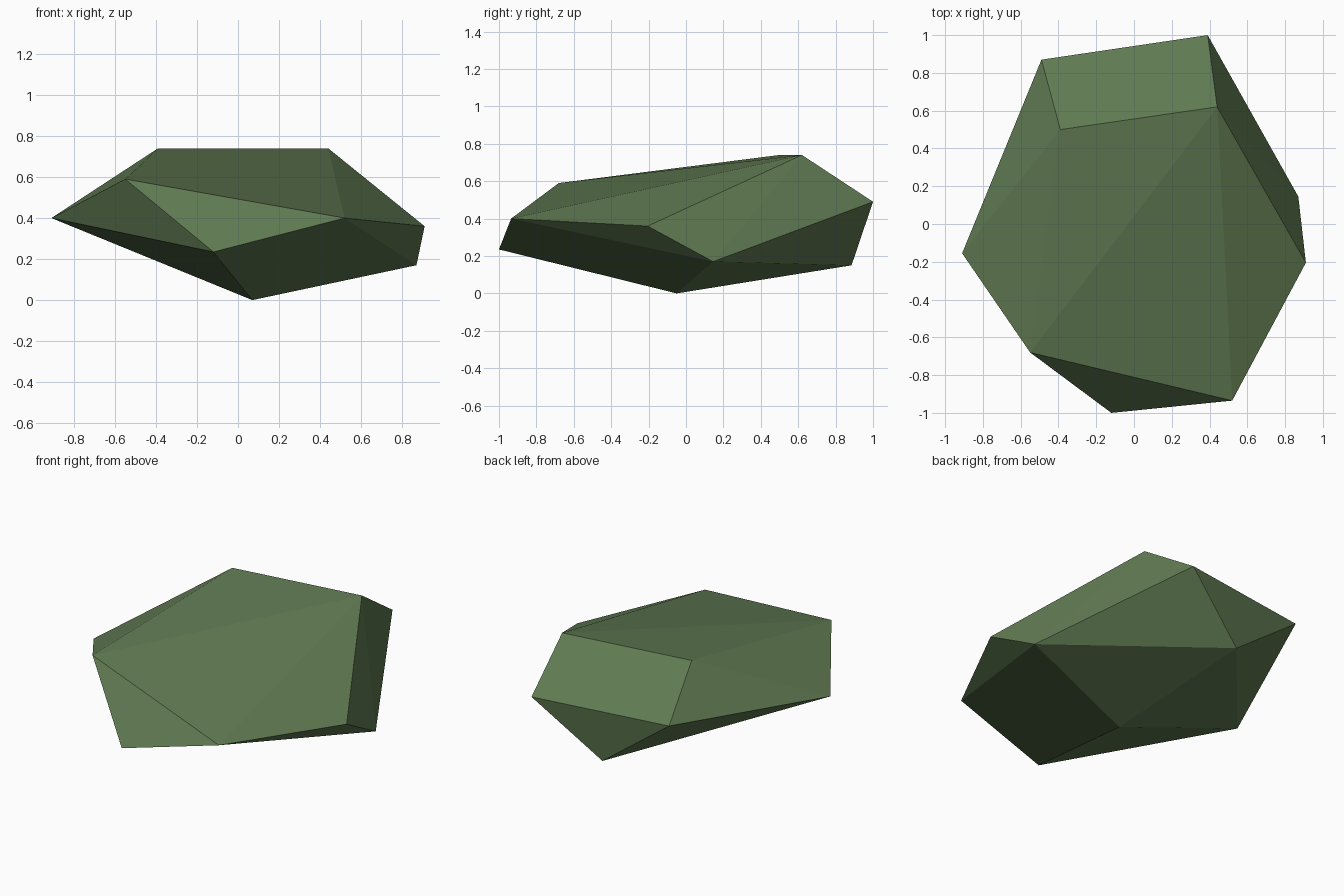
import bpy, bmesh

if "Cube" in bpy.data.objects:
    bpy.data.objects.remove(bpy.data.objects["Cube"])

# Corner points of the faceted boulder
crown = [(-0.39, 0.50, 0.74), (0.44, 0.62, 0.74), (-0.55, -0.68, 0.59)]
rim = [(-0.49, 0.87, 0.49), (0.39, 1.0, 0.49), (0.91, -0.205, 0.36),
       (0.52, -0.935, 0.40), (-0.91, -0.155, 0.40)]
base = [(0.87, 0.145, 0.17), (-0.12, -1.0, 0.235),
        (-0.03, 0.885, 0.15), (0.07, -0.05, 0.0)]

# Wrap the points in a convex hull to get the chiselled faces
bm = bmesh.new()
for p in crown + rim + base:
    bm.verts.new(p)
bmesh.ops.convex_hull(bm, input=bm.verts[:])
bmesh.ops.recalc_face_normals(bm, faces=bm.faces[:])
for f in bm.faces:
    f.smooth = False

mesh = bpy.data.meshes.new("boulder")
bm.to_mesh(mesh)
bm.free()

# Single mossy green colour
moss = bpy.data.materials.new("moss green")
moss.diffuse_color = (0.115, 0.192, 0.083, 1)
moss.use_nodes = True
moss.node_tree.nodes["Principled BSDF"].inputs["Base Color"].default_value = moss.diffuse_color
mesh.materials.append(moss)

boulder = bpy.data.objects.new("boulder", mesh)
bpy.context.collection.objects.link(boulder)
